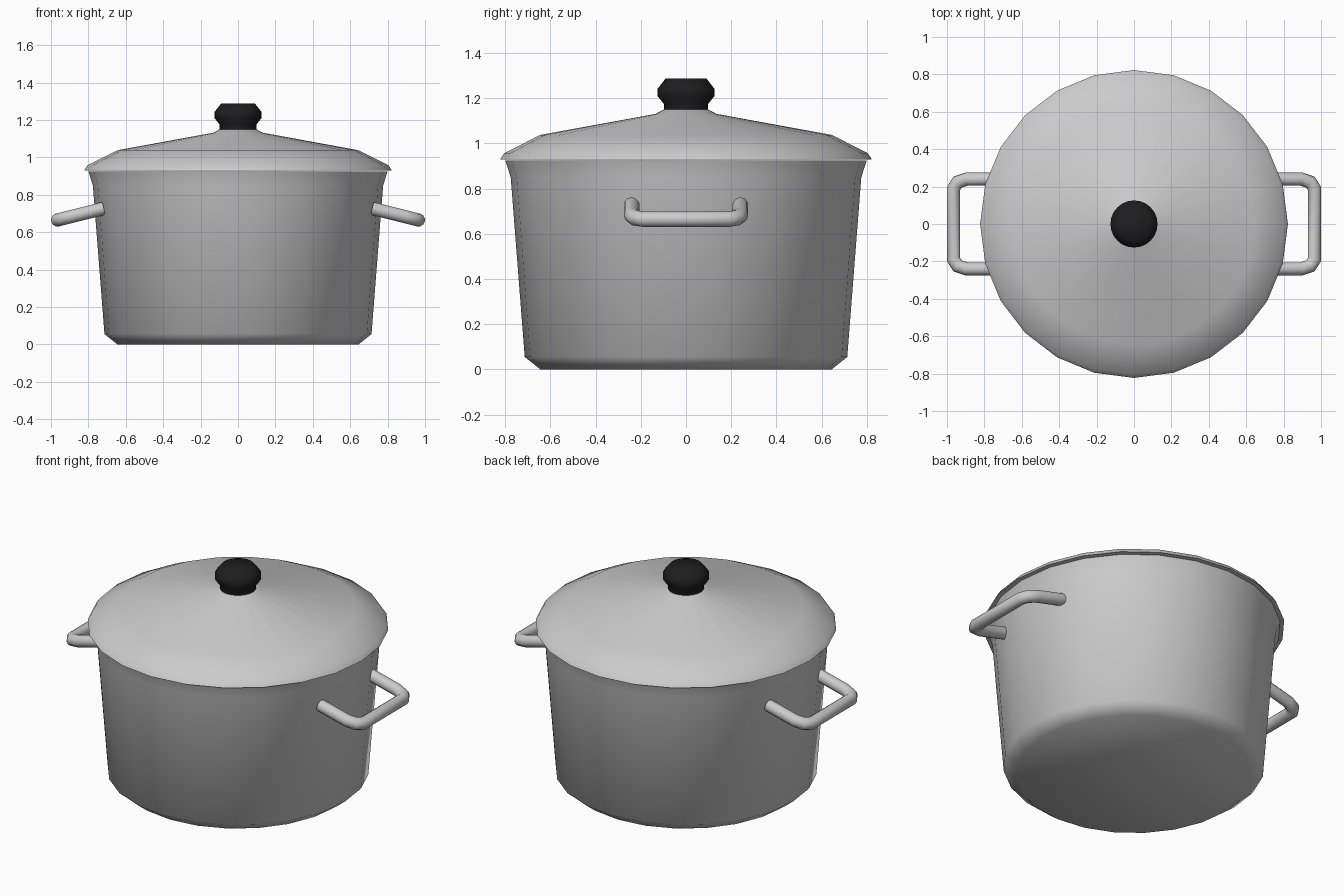
import bpy, bmesh, math
from mathutils import Vector

if "Cube" in bpy.data.objects:
    bpy.data.objects.remove(bpy.data.objects["Cube"])


def material(name, v):
    m = bpy.data.materials.new(name)
    m.diffuse_color = (v, v, v, 1)
    m.use_nodes = True
    m.node_tree.nodes["Principled BSDF"].inputs["Base Color"].default_value = m.diffuse_color
    return m


steel = material("brushed steel grey", 0.6)
black = material("black plastic", 0.013)


def finish(name, bm, mat, angle=60):
    bmesh.ops.recalc_face_normals(bm, faces=bm.faces)
    me = bpy.data.meshes.new(name)
    bm.to_mesh(me)
    bm.free()
    me.materials.append(mat)
    ob = bpy.data.objects.new(name, me)
    bpy.context.collection.objects.link(ob)
    bpy.ops.object.select_all(action='DESELECT')
    ob.select_set(True)
    bpy.context.view_layer.objects.active = ob
    bpy.ops.object.shade_smooth_by_angle(angle=math.radians(angle))
    return ob


def skin(bm, rings):
    """Bridge successive vertex rings and cap both ends."""
    n = len(rings[0])
    for a, b in zip(rings, rings[1:]):
        for i in range(n):
            j = (i + 1) % n
            bm.faces.new((a[i], a[j], b[j], b[i]))
    bm.faces.new(rings[0])
    bm.faces.new(rings[-1])


def lathe(name, profile, mat, n=24):
    bm = bmesh.new()
    rings = [[bm.verts.new((r * math.cos(math.tau * i / n), r * math.sin(math.tau * i / n), z))
              for i in range(n)] for r, z in profile]
    skin(bm, rings)
    return finish(name, bm, mat)


def tube(name, path, radius, mat, n=12):
    bm = bmesh.new()
    pts = [Vector(p) for p in path]
    normal = (pts[1] - pts[0]).cross(pts[len(pts) // 2] - pts[0]).normalized()
    rings = []
    for k, p in enumerate(pts):
        d_in = (p - pts[max(k - 1, 0)]).normalized()
        d_out = (pts[min(k + 1, len(pts) - 1)] - p).normalized()
        t = (d_in + d_out).normalized()
        side = normal.cross(t).normalized()
        miter = 1 / max(0.5, t.dot(d_out if d_out.length else d_in))
        rings.append([bm.verts.new(p + radius * (math.cos(a) * side * miter + math.sin(a) * normal))
                      for a in (math.tau * i / n for i in range(n))])
    skin(bm, rings)
    return finish(name, bm, mat)


# Tapered pot body, flared under the lid, hollow inside
lathe("pot_body", [(0.645, 0), (0.714, 0.055), (0.776, 0.85), (0.80, 0.925),
                   (0.775, 0.925), (0.75, 0.85), (0.69, 0.06), (0.62, 0.03)], steel)

# Lid with sloped shoulder and shallow cone
lathe("lid", [(0.79, 0.929), (0.823, 0.929), (0.805, 0.957), (0.645, 1.038),
              (0.135, 1.131), (0.098, 1.15)], steel)

# Knob
lathe("lid_knob", [(0.098, 1.14), (0.098, 1.175), (0.126, 1.21), (0.126, 1.242),
                   (0.09, 1.288)], black)

# Side handles: bent tubes drooping away from the pot
for s, label in ((1, "right"), (-1, "left")):
    half = [(0.717, 0.24), (0.895, 0.24), (0.943, 0.224), (0.965, 0.19)]
    flat = half + [(x, -y) for x, y in reversed(half)]
    path = [(s * x, y, 0.727 - (x - 0.717) * 0.25) for x, y in flat]
    tube(label + "_handle", path, 0.035, steel)
